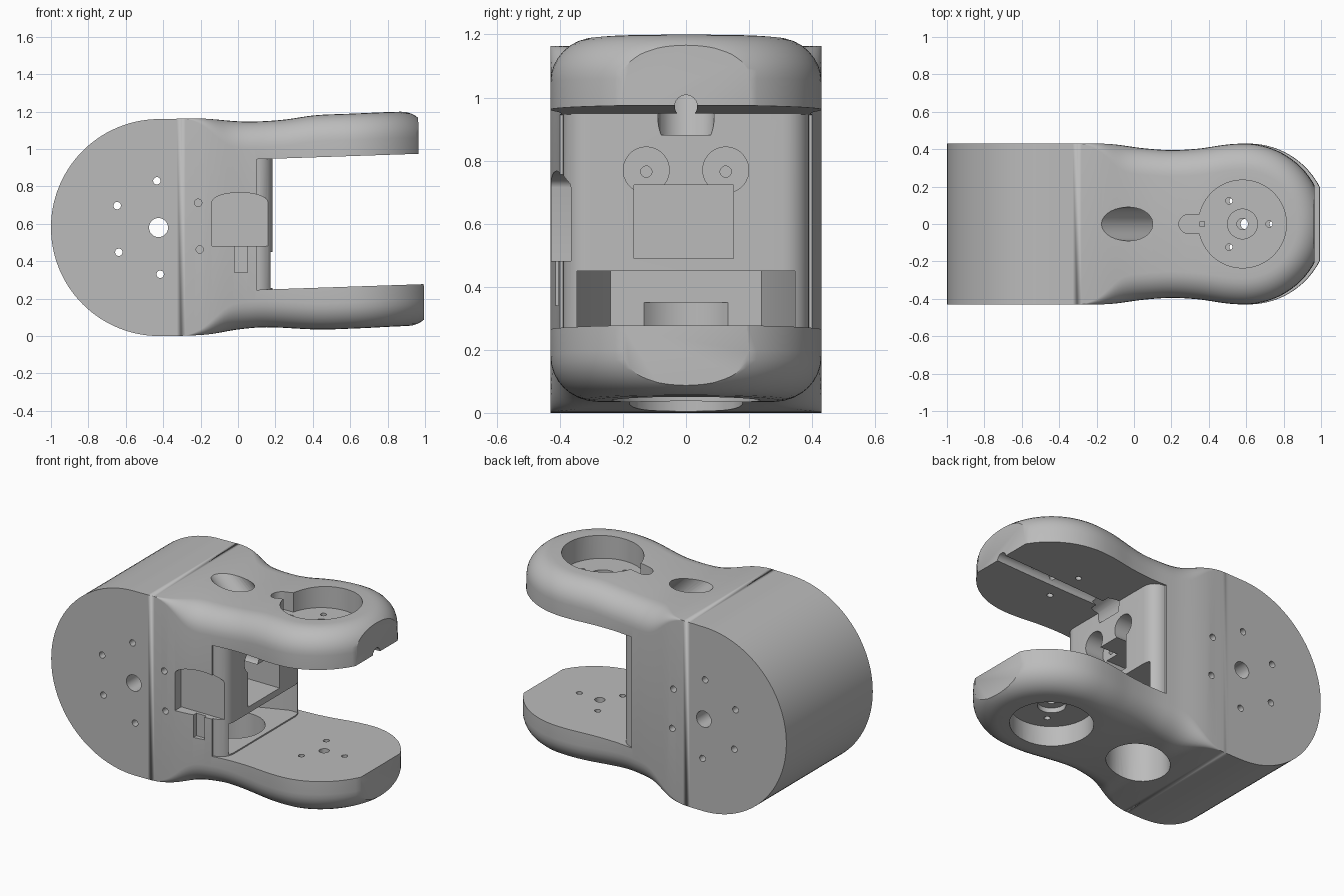
import bpy, bmesh, math
from mathutils import Vector

if "Cube" in bpy.data.objects:
    bpy.data.objects.remove(bpy.data.objects["Cube"])

grey = bpy.data.materials.new("plain grey")
grey.diffuse_color = (0.5, 0.5, 0.5, 1)
grey.use_nodes = True
grey.node_tree.nodes["Principled BSDF"].inputs["Base Color"].default_value = grey.diffuse_color


def curve(pts, x):
    """Smooth interpolation through (x, value) points."""
    n = len(pts)
    if x <= pts[0][0]:
        return pts[0][1]
    if x >= pts[-1][0]:
        return pts[-1][1]
    i = max(k for k in range(n - 1) if pts[k][0] <= x)

    def slope(k):
        if k in (0, n - 1):
            return 0.0
        return (pts[k + 1][1] - pts[k - 1][1]) / (pts[k + 1][0] - pts[k - 1][0])
    h = pts[i + 1][0] - pts[i][0]
    t = (x - pts[i][0]) / h
    return ((2*t**3 - 3*t*t + 1) * pts[i][1] + (t**3 - 2*t*t + t) * h * slope(i)
            + (3*t*t - 2*t**3) * pts[i + 1][1] + (t**3 - t*t) * h * slope(i + 1))


def make(name, bm):
    bmesh.ops.remove_doubles(bm, verts=bm.verts, dist=1e-5)
    bmesh.ops.recalc_face_normals(bm, faces=bm.faces)
    me = bpy.data.meshes.new(name)
    bm.to_mesh(me)
    bm.free()
    me.materials.append(grey)
    ob = bpy.data.objects.new(name, me)
    bpy.context.collection.objects.link(ob)
    return ob


def prism(pts, axis, lo, hi):
    """Extrude a 2D outline along an axis; points are the other two axes in order."""
    bm = bmesh.new()

    def ring(c):
        out = []
        for p in pts:
            q = list(p)
            q.insert(axis, c)
            out.append(bm.verts.new(q))
        return out
    a, b = ring(lo), ring(hi)
    n = len(pts)
    bm.faces.new(a)
    bm.faces.new(b[::-1])
    for i in range(n):
        bm.faces.new((a[i], b[i], b[(i + 1) % n], a[(i + 1) % n]))
    return make("cutter", bm)


def disc(u, v, r, n=32):
    return [(u + r * math.cos(2*math.pi*(i + .5)/n), v + r * math.sin(2*math.pi*(i + .5)/n)) for i in range(n)]


def rect(u0, u1, v0, v1):
    return [(u0, v0), (u1, v0), (u1, v1), (u0, v1)]


# Body: drum flowing into a waisted, round-ended, soft-edged fork
TOP = [(-.42, 1.16), (-.2, 1.163), (0, 1.148), (.1, 1.147), (.25, 1.157), (.42, 1.18), (.6, 1.188), (.95, 1.2)]
BOT = [(-.42, 0), (-.28, .002), (-.15, .01), (0, .035), (.15, .047), (.42, .035), (.6, .04), (.97, .055)]
WID = [(-.2, .43), (-.1, .425), (.05, .405), (.2, .395), (.35, .403), (.5, .424), (.6, .43)]
RAD = [(-.3, 0.0), (-.2, .03), (-.05, .13), (.1, .14)]
stations = [(-.42 - .58 * math.cos(math.pi/2 * i/28), .43) for i in range(29)]
stations += [(-.42 + 1.02 * i/44, curve(WID, -.42 + 1.02 * i/44)) for i in range(1, 45)]
stations += [(.6 + .43 * math.sin(math.pi/2 * i/20), .43 * math.cos(math.pi/2 * i/20)) for i in range(1, 21)]
K = 8
bm = bmesh.new()
rings = []
for i, (x, y) in enumerate(stations):
    a, b = stations[max(i - 1, 0)], stations[min(i + 1, len(stations) - 1)]
    nrm = Vector((b[1] - a[1], a[0] - b[0])).normalized()
    if i == len(stations) - 1:
        nrm = Vector((-1, 0))
    if x < -.42:
        h = math.sqrt(max(.58**2 - (x + .42)**2, 0))
        if i == 0:
            h = 0
    r = curve(RAD, x)
    half = []
    for side in (-1, 1):
        for k in range(K + 1):
            t = math.pi/2 * (k if side > 0 else K - k) / K
            d = r * (1 - math.cos(t))
            px, py = x + nrm.x * d, y + nrm.y * d
            if x < -.42:
                z = .58 + side * h
            else:
                z = curve(TOP if side > 0 else BOT, px) - side * r * (1 - math.sin(t))
            px += .03 * (.6 - z) * min(max((px - .2) / .4, 0), 1)
            half.append((px, py, z))
    rings.append([bm.verts.new(p) for p in half]
                 + [bm.verts.new((p[0], -p[1], p[2])) for p in reversed(half)])
for a, b in zip(rings, rings[1:]):
    n = len(a)
    for j in range(n):
        bm.faces.new((a[j], a[(j + 1) % n], b[(j + 1) % n], b[j]))
bmesh.ops.dissolve_degenerate(bm, dist=1e-6, edges=bm.edges)
body = make("fork_body", bm)


def cut(tool):
    tool.hide_render = True
    m = body.modifiers.new("cut", 'BOOLEAN')
    m.operation = 'DIFFERENCE'
    m.solver = 'EXACT'
    m.object = tool
    bpy.context.view_layer.objects.active = body
    bpy.ops.object.modifier_apply(modifier=m.name)
    bpy.data.objects.remove(tool)


# Fork tips cut flat
cut(prism([(.962, 1.4), (.965, .95), (.993, .3), (.995, -.2), (1.4, -.2), (1.4, 1.4)], 1, -.6, .6))

# Gap between the arms, leaving a post with rounded corners
corner = [(.1 + .085 * math.sin(math.pi/2 * i/8), .305 + .085 * math.cos(math.pi/2 * i/8)) for i in range(9)]
gap = prism([(.1, .6)] + corner + [(x, -y) for x, y in reversed(corner)]
            + [(.1, -.6), (1.3, -.6), (1.3, .6)], 2, 0, 1)
for v in gap.data.vertices:
    v.co.z = (.945 if v.co.z > .5 else .247) + .034 * (v.co.x - .1)
cut(gap)

# Low slot in the post with converging walls
cut(prism([(-.15, -.24), (-.15, .24), (.12, .345), (.4, .345), (.4, -.345), (.12, -.345)], 2, .258, .45))

# Motor pocket and screw recesses in the post face
cut(prism(rect(-.165, .15, .49, .722), 0, -.08, .4))
for s in (-1, 1):
    cut(prism(disc(s * .126, .77, .073), 0, .06, .4))
    cut(prism(disc(s * .126, .765, .018, 16), 0, -.06, .4))

# Side window with arched top and cable slot
arch = [(.01 + .15 * math.cos(math.pi * i/16), .715 + .052 * math.sin(math.pi * i/16)) for i in range(17)]
cut(prism([(-.14, .482), (.16, .482)] + arch, 1, -.6, -.365))
cut(prism(rect(-.02, .05, .34, .5), 1, -.6, -.385))

# Slanted cable hole through the top and channel under the upper arm
cable = prism(disc(0, 0, .09), 2, -.34, .3)
cable.location = (-.03, 0, 1.148)
cable.rotation_euler = (0, math.radians(-46), 0)
bpy.context.view_layer.update()
cut(cable)
cut(prism(disc(0, .972, .036, 20), 0, .12, 1.3))

# Round hole through the bottom into the slot
cut(prism(disc(-.03, 0, .18, 40), 2, -.2, .35))

# Round pockets in both arms with bolt circles
for cx, z0, z1, c0, c1, t0, t1 in ((.58, 1.05, 1.4, 1.02, 1.2, .8, 1.3), (.6, -.2, .16, 0, .19, -.2, .4)):
    cut(prism(disc(cx, 0, .235, 56), 2, z0, z1))
    cut(prism(disc(cx, 0, .08), 2, c0, c1))
    cut(prism(disc(cx, 0, .03, 20), 2, t0, t1))
    for a in (0, 120, 240):
        a = math.radians(a)
        cut(prism(disc(cx + .143 * math.cos(a), .143 * math.sin(a), .018, 14), 2, t0, t1))

# Keyhole wire notch beside the upper pocket
cut(prism(disc(.29, 0, .05, 24), 2, 1.05, 1.4))
cut(prism(rect(.29, .4, -.05, .05), 2, 1.05, 1.4))
cut(prism(rect(.352, .378, -.013, .013), 2, .9, 1.4))

# Axle hole and bolt circle through the drum
cut(prism(disc(-.425, .58, .051), 1, -.6, .6))
for i in range(6):
    a = math.radians(92 + 60 * i)
    hole = disc(-.425 + .25 * math.cos(a), .58 + .25 * math.sin(a), .02, 16)
    if i in (4, 5):
        cut(prism(hole, 1, -.6, -.28))
        cut(prism(hole, 1, .28, .6))
    else:
        cut(prism(hole, 1, -.6, .6))

bpy.ops.object.select_all(action='DESELECT')
body.select_set(True)
bpy.context.view_layer.objects.active = body
bpy.ops.object.shade_smooth_by_angle(angle=math.radians(30))
